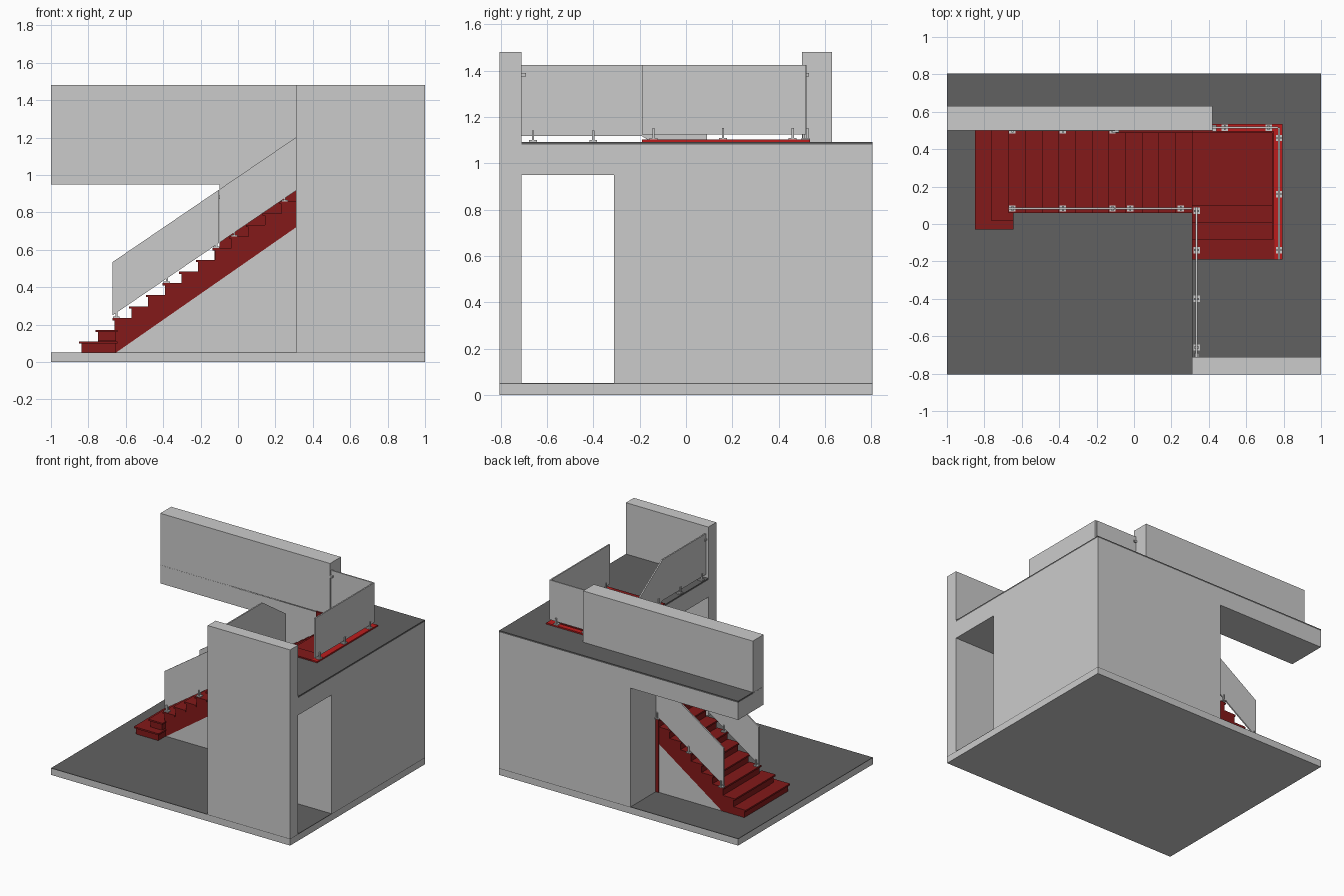
import bpy, bmesh

if "Cube" in bpy.data.objects:
    bpy.data.objects.remove(bpy.data.objects["Cube"])

def mat(name, rgb):
    m = bpy.data.materials.new(name)
    m.diffuse_color = (*rgb, 1)
    m.use_nodes = True
    m.node_tree.nodes["Principled BSDF"].inputs["Base Color"].default_value = m.diffuse_color
    return m

DARK = mat("dark_floor", (0.12, 0.12, 0.12))
RED = mat("red_wood", (0.23, 0.01, 0.01))
TRIM = mat("red_trim", (0.5, 0.012, 0.012))

def prism(name, pts, axis, a, b, m=None):
    """Extrude a 2D outline along an axis from a to b."""
    put = {'x': lambda p, t: (t, p[0], p[1]),
           'y': lambda p, t: (p[0], t, p[1]),
           'z': lambda p, t: (p[0], p[1], t)}[axis]
    bm = bmesh.new()
    lo = [bm.verts.new(put(p, a)) for p in pts]
    hi = [bm.verts.new(put(p, b)) for p in pts]
    bm.faces.new(lo)
    bm.faces.new(hi)
    for i in range(len(pts)):
        j = (i + 1) % len(pts)
        bm.faces.new((lo[i], lo[j], hi[j], hi[i]))
    bmesh.ops.recalc_face_normals(bm, faces=bm.faces)
    me = bpy.data.meshes.new(name)
    bm.to_mesh(me)
    bm.free()
    ob = bpy.data.objects.new(name, me)
    bpy.context.collection.objects.link(ob)
    if m:
        me.materials.append(m)
    return ob

def box(name, x0, x1, y0, y1, z0, z1, m=None):
    return prism(name, [(x0, y0), (x1, y0), (x1, y1), (x0, y1)], 'z', z0, z1, m)

def cut(ob, cutter):
    mod = ob.modifiers.new("cut", 'BOOLEAN')
    mod.operation, mod.solver, mod.object = 'DIFFERENCE', 'EXACT', cutter
    cutter.hide_render = True
    cutter.hide_set(True)

# ground slab with dark covering
box("ground_slab", -1, 1, -0.805, 0.805, 0, 0.048)
box("ground_covering", -1, 1, -0.805, 0.805, 0.048, 0.052, DARK)

# main block with door passage and stairwell
block = box("main_block", 0.31, 1, -0.805, 0.805, 0.052, 1.08)
cut(block, box("passage_cutter", 0.2, 1.1, -0.71, -0.31, 0.04, 0.95))
cut(block, box("well_cutter", 0.2, 0.75, -0.08, 0.5, 0.86, 1.2))

# back wall with open side, upper walls
prism("back_wall", [(-1, 0.95), (-0.1, 0.95), (-0.1, 0.052), (0.31, 0.052),
                    (0.31, 1.08), (-1, 1.08)], 'y', 0.5, 0.805)
box("upper_back_wall", -1, 0.42, 0.5, 0.63, 1.08, 1.48)
box("upper_front_wall", 0.31, 1, -0.805, -0.71, 1.08, 1.48)

# upper floor around the stairwell
prism("upper_floor", [(0.31, -0.71), (1, -0.71), (1, 0.805), (-1, 0.805), (-1, 0.5),
                      (0.75, 0.5), (0.75, -0.08), (0.31, -0.08)], 'z', 1.08, 1.092, DARK)

# main flight: stepped body, treads, grey fill below
N, X0, GO, Z1, RISE, T, NOSE = 13, -0.85, 0.0893, 0.11, 0.0623, 0.012, 0.012
def tread_z(x):
    return Z1 + RISE * min(N, max(0, int((x - X0) / GO)))

outline = [(-0.65, 0.052), (X0 + NOSE, 0.052)]
for i in range(N):
    x, z = X0 + i * GO + NOSE, Z1 + i * RISE - T
    outline += [(x, z), (x + GO, z)]
outline[-1] = (0.31, outline[-1][1])
outline += [(0.31, 0.72)]
prism("stair_body", outline, 'y', 0.065, 0.5, RED)
for i in range(N):
    x, z = X0 + i * GO, Z1 + i * RISE
    box(f"tread_{i + 1}", x, min(x + GO + NOSE, 0.315), 0.058, 0.5, z - T, z, RED)
prism("stair_fill", [(-0.65, 0.052), (0.31, 0.052), (0.31, 0.72)], 'y', 0.068, 0.5)

# wider bottom steps
for i, (xe, y) in enumerate([(-0.643, -0.03), (-0.643, 0.015)]):
    x, z = X0 + i * GO, Z1 + i * RISE
    box(f"wide_step_{i + 1}", x + NOSE, xe - 0.01, y + 0.01, 0.07, z - RISE + 0.003, z - T, RED)
    box(f"wide_tread_{i + 1}", x, xe, y, 0.06, z - T, z, RED)

# landing and short upper flight
box("landing", 0.31, 0.75, -0.08, 0.5, 0.86, 0.92, RED)
for i, y in enumerate([0.10, 0.01, -0.08]):
    z = 0.98 + i * 0.061
    yb = -0.19 if i == 2 else y - 0.10
    if i < 2:
        box(f"upper_step_{i + 1}", 0.312, 0.75, -0.08, y - NOSE, z - 0.061, z - T, RED)
    box(f"upper_tread_{i + 1}", 0.31, 0.75, max(yb, -0.19), y, z - T, z, RED)

# skirting on the walls, corner post
prism("stair_skirting", [(-0.1, 0.4), (0.31, 0.7), (0.31, 0.925), (-0.1, 0.645)],
      'y', 0.487, 0.5, RED)
box("corner_post", -0.125, -0.1, 0.485, 0.505, 0.052, 0.6, RED)
box("well_skirting_back", 0.31, 0.75, 0.487, 0.5, 0.92, 1.092, RED)
box("well_skirting_side", 0.737, 0.75, -0.08, 0.487, 0.92, 1.092, RED)

# bright trim round the stairwell
box("trim_side", 0.745, 0.795, -0.19, 0.535, 1.092, 1.102, TRIM)
box("trim_back", 0.42, 0.745, 0.495, 0.535, 1.092, 1.102, TRIM)

# balustrade panels
G = 0.005
def slope(x):
    return 0.25 + (x + 0.67) * 0.68
def stair_panel(name, x0, x1, y):
    prism(name, [(x0, slope(x0)), (x1, slope(x1)), (x1, slope(x1) + 0.285),
                 (x0, slope(x0) + 0.285)], 'y', y - G, y + G)
stair_panel("panel_lower", -0.67, -0.102, 0.083)
stair_panel("panel_upper", -0.098, 0.31, 0.083)
stair_panel("panel_wall_side", -0.67, -0.102, 0.502)
prism("panel_gallery", [(-0.71, 1.117), (-0.19, 1.117), (0.09, 0.945), (0.09, 1.235),
                        (-0.19, 1.425), (-0.71, 1.425)], 'x', 0.335 - G, 0.335 + G)
box("panel_well_side", 0.775 - G, 0.775 + G, -0.19, 0.515, 1.125, 1.425)
box("panel_well_back", 0.42, 0.77, 0.515 - G, 0.515 + G, 1.125, 1.425)

# panel clamps: base plate plus two jaws
def clamp(x, y, z, along_x):
    box("clamp_base", x - 0.017, x + 0.017, y - 0.017, y + 0.017, z, z + 0.008)
    for s in (-1, 1):
        cx, cy = (x, y + s * 0.008) if along_x else (x + s * 0.008, y)
        box("clamp_jaw", cx - 0.005, cx + 0.005, cy - 0.005, cy + 0.005, z + 0.008, z + 0.05)

for x in (-0.65, -0.38, -0.115, -0.02, 0.25):
    clamp(x, 0.083, tread_z(x), True)
for x in (-0.65, -0.38, -0.115):
    clamp(x, 0.502, tread_z(x), True)
for y, z in ((0.07, 0.98), (-0.14, 1.102), (-0.4, 1.092), (-0.66, 1.092)):
    clamp(0.335, y, z, False)
for y in (-0.14, 0.16, 0.46):
    clamp(0.775, y, 1.102, False)
for x in (0.485, 0.72):
    clamp(x, 0.515, 1.102, True)

# wall clips holding the panel ends
box("clip_stair", -0.115, -0.08, 0.49, 0.514, 0.872, 0.89)
box("clip_gallery", 0.323, 0.347, -0.71, -0.69, 1.375, 1.39)
box("clip_well", 0.42, 0.44, 0.495, 0.53, 1.375, 1.39)
